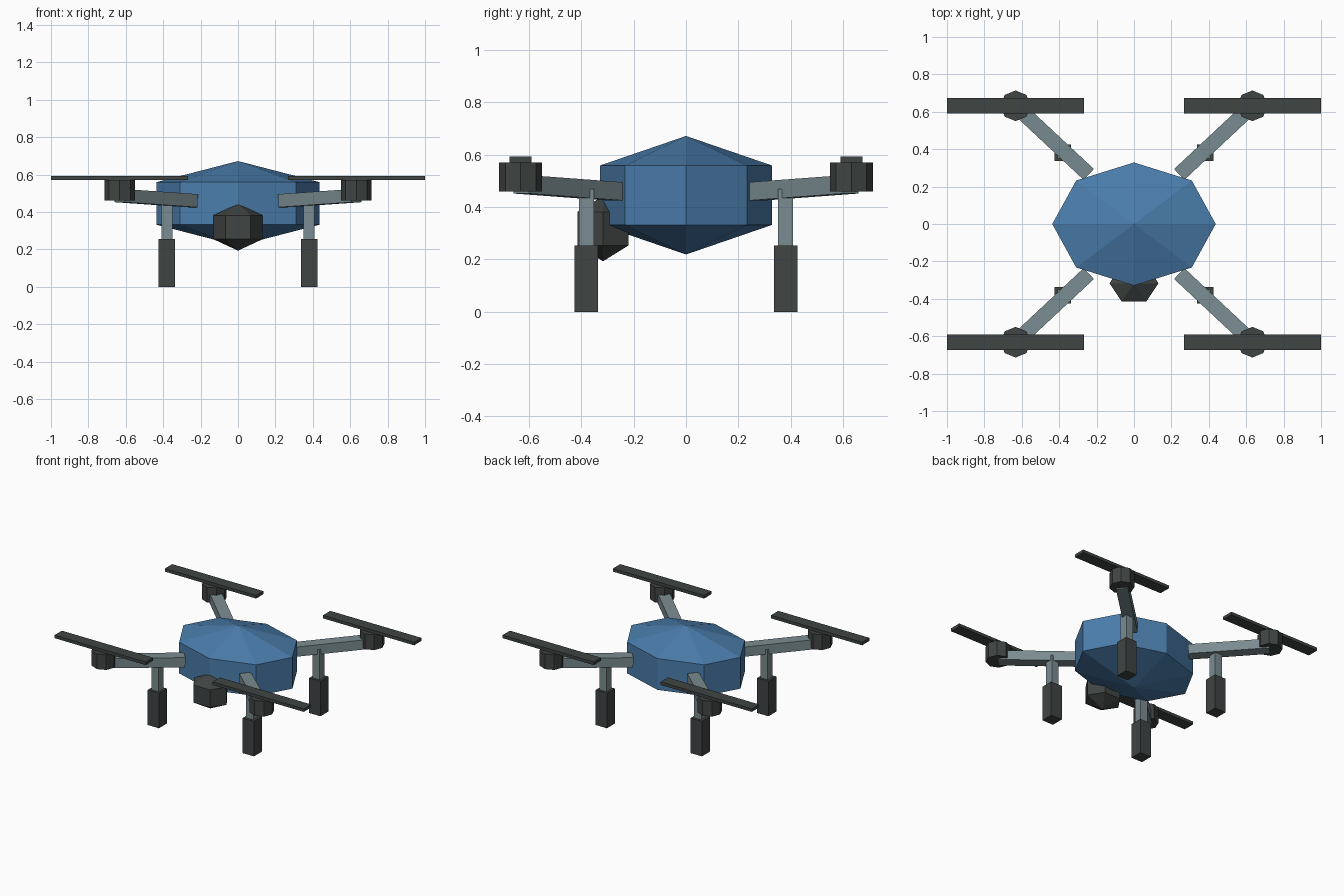
import bpy, bmesh, math
from mathutils import Vector, Matrix

if "Cube" in bpy.data.objects:
    bpy.data.objects.remove(bpy.data.objects["Cube"])


def material(name, rgb):
    m = bpy.data.materials.new(name)
    m.diffuse_color = (*rgb, 1)
    m.use_nodes = True
    m.node_tree.nodes["Principled BSDF"].inputs["Base Color"].default_value = m.diffuse_color
    return m


BLUE = material("shell blue", (0.069, 0.205, 0.41))
GREY = material("frame grey", (0.195, 0.262, 0.283))
DARK = material("dark rubber", (0.050, 0.058, 0.056))


def finish(name, bm, mat):
    bmesh.ops.recalc_face_normals(bm, faces=bm.faces)
    mesh = bpy.data.meshes.new(name)
    bm.to_mesh(mesh)
    bm.free()
    mesh.materials.append(mat)
    ob = bpy.data.objects.new(name, mesh)
    bpy.context.collection.objects.link(ob)
    return ob


def lathe(name, mat, centre, sides, rx, ry, z0, z1, tip0=None, tip1=None):
    """Faceted prism with a corner on the x axis and optional pointed ends."""
    bm = bmesh.new()
    rings = [[bm.verts.new((centre[0] + rx * math.cos(2 * math.pi * i / sides),
                            centre[1] + ry * math.sin(2 * math.pi * i / sides), z))
              for i in range(sides)] for z in (z0, z1)]
    for i in range(sides):
        j = (i + 1) % sides
        bm.faces.new((rings[0][i], rings[0][j], rings[1][j], rings[1][i]))
    for ring, tip in zip(rings, (tip0, tip1)):
        if tip is None:
            bm.faces.new(ring)
        else:
            v = bm.verts.new((*centre, tip))
            for i in range(sides):
                bm.faces.new((ring[i], ring[(i + 1) % sides], v))
    return finish(name, bm, mat)


def box(name, mat, centre, size, rot=Matrix()):
    bm = bmesh.new()
    bmesh.ops.create_cube(bm, size=1)
    bm.transform(Matrix.Translation(centre) @ rot @ Matrix.Diagonal((*size, 1)))
    return finish(name, bm, mat)


# Body shell and camera pod under the nose
lathe("body", BLUE, (0, 0), 8, 0.437, 0.329, 0.332, 0.559, 0.219, 0.672)
lathe("camera_pod", DARK, (0, -0.317), 6, 0.131, 0.113, 0.254, 0.382, 0.193, 0.443)

for sx, side in ((-1, "left"), (1, "right")):
    for sy, end in ((-1, "front"), (1, "back")):
        tag = f"{end}_{side}"
        # Arm rising outward from the body to the motor
        a = Vector((sx * 0.243, sy * 0.266, 0.460))
        b = Vector((sx * 0.631, sy * 0.629, 0.487))
        rot = (b - a).to_track_quat('X', 'Z').to_matrix().to_4x4()
        box(tag + "_arm", GREY, (a + b) / 2, ((b - a).length, 0.08, 0.07), rot)
        # Motor and rotor blade
        hub = (sx * 0.633, sy * 0.632)
        lathe(tag + "_motor", DARK, hub, 8, 0.082, 0.082, 0.460, 0.571)
        box(tag + "_rotor", DARK, (sx * 0.634, hub[1], 0.582), (0.732, 0.084, 0.022))
        # Landing leg and foot
        box(tag + "_leg", GREY, (sx * 0.380, sy * 0.380, 0.35), (0.057, 0.057, 0.24))
        box(tag + "_foot", DARK, (sx * 0.381, sy * 0.381, 0.127), (0.09, 0.09, 0.254))
